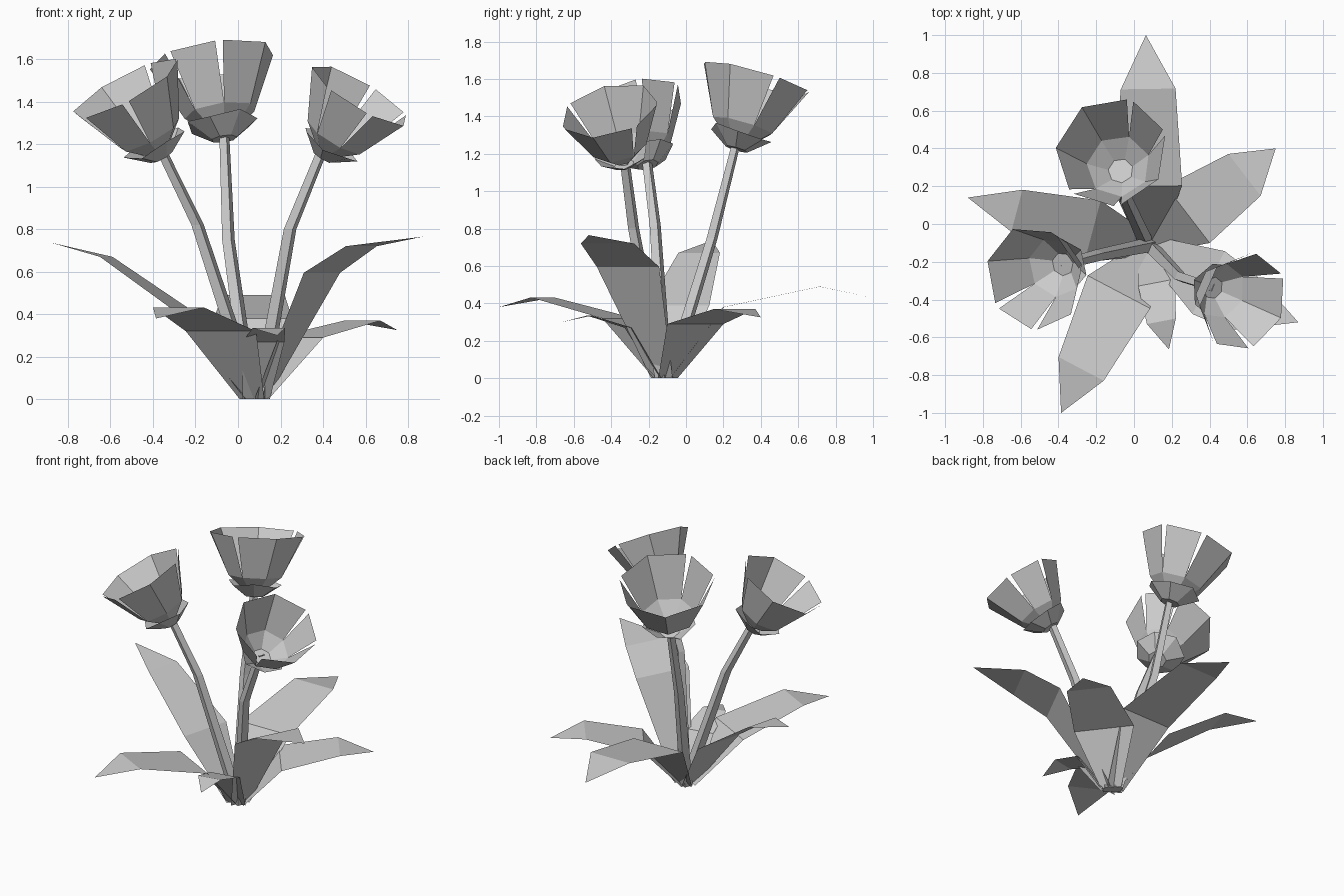
import bpy
from math import cos, sin, pi, radians
from mathutils import Vector

if "Cube" in bpy.data.objects:
    bpy.data.objects.remove(bpy.data.objects["Cube"])

ROOT = Vector((0.08, -0.115, 0.0))


def make(name, verts, faces):
    mesh = bpy.data.meshes.new(name)
    mesh.from_pydata([tuple(v) for v in verts], [], faces)
    mesh.update()
    obj = bpy.data.objects.new(name, mesh)
    bpy.context.collection.objects.link(obj)
    return obj


def leaf(name, mid, bend, tip, w_mid, w_bend):
    """Flat strip: base edge, two cross edges, pointed tip."""
    mid, bend, tip = Vector(mid), Vector(bend), Vector(tip)
    out = (tip - ROOT) * Vector((1, 1, 0))
    out.normalize()
    side = Vector((-out.y, out.x, 0))
    verts = []
    for p, w in ((ROOT + out * 0.03, 0.065), (mid, w_mid), (bend, w_bend)):
        verts += [p - side * w, p + side * w]
    make(name, verts + [tip], [(0, 2, 3, 1), (2, 4, 5, 3), (4, 6, 5)])


def stem(name, points, radii, sides=4):
    """Tapered low-poly tube through the points."""
    verts, faces = [], []
    for i, (p, r) in enumerate(zip(points, radii)):
        verts += [Vector(p) + Vector((r * cos(2 * pi * k / sides + 0.4),
                                      r * sin(2 * pi * k / sides + 0.4), 0)) for k in range(sides)]
        if i:
            for k in range(sides):
                a, b = (i - 1) * sides + k, (i - 1) * sides + (k + 1) % sides
                faces.append((a, b, b + sides, a + sides))
    faces.append(tuple(reversed(range(sides))))
    make(name, verts, faces)


def flower(name, base, axis, size, phase):
    """Seven-sided cup with slits at some seams, above a flared calyx."""
    n, slits = 7, (0, 1, 4, 5)
    turn = Vector((0, 0, 1)).rotation_difference(Vector(axis))

    def pt(r, h, deg):
        a = radians(deg)
        return Vector(base) + turn @ (Vector((r * cos(a), r * sin(a), h)) * size)

    def ang(k):
        return phase + 360 * k / n

    # petals and cup floor
    verts = [pt(0.065, 0.04, ang(k)) for k in range(n)]
    verts += [pt(0.165, 0.125, ang(k)) for k in range(n)]
    faces = [tuple(range(n))]
    for k in range(n):
        j = (k + 1) % n
        faces.append((k, j, n + j, n + k))
        g0 = 3.5 if k in slits else 0
        g1 = 3.5 if j in slits else 0
        i = len(verts)
        verts += [pt(0.29, 0.385, ang(k) + g0), pt(0.29, 0.385, ang(k + 1) - g1)]
        faces.append((n + k, n + j, i + 1, i))
    make(name + "_petals", verts, faces)

    # calyx
    verts = [pt(0.06, 0.0, ang(k + 0.5)) for k in range(n)]
    verts += [pt(0.165, 0.07 + 0.02 * (k % 2), ang(k + 0.5)) for k in range(n)]
    faces = [tuple(reversed(range(n)))]
    faces += [(k, (k + 1) % n, n + (k + 1) % n, n + k) for k in range(n)]
    make(name + "_calyx", verts, faces)


# leaves
leaf("back_leaf", (0.07, 0.2, 0.38), (0.075, 0.715, 0.49), (0.063, 1.0, 0.43), 0.185, 0.145)
leaf("back_right_leaf", (0.285, 0.05, 0.29), (0.585, 0.26, 0.37), (0.75, 0.40, 0.325), 0.19, 0.14)
leaf("front_right_leaf", (0.395, -0.31, 0.595), (0.58, -0.42, 0.72), (0.87, -0.52, 0.765), 0.187, 0.16)
leaf("left_leaf", (-0.22, -0.04, 0.39), (-0.62, 0.07, 0.67), (-0.88, 0.14, 0.737), 0.17, 0.115)
leaf("front_left_leaf", (-0.08, -0.36, 0.32), (-0.28, -0.767, 0.432), (-0.386, -1.0, 0.38), 0.187, 0.135)
leaf("small_front_leaf", (0.12, -0.31, 0.27), (0.145, -0.515, 0.335), (0.185, -0.664, 0.3), 0.1, 0.078)

# stems
stem("back_stem", [(0.06, -0.09, 0), (-0.045, 0.14, 0.75), (-0.065, 0.27, 1.26)], (0.04, 0.032, 0.025))
stem("left_stem", [(0.08, -0.11, 0), (-0.19, -0.165, 0.82), (-0.36, -0.21, 1.17)], (0.04, 0.032, 0.028))
stem("right_stem", [(0.1, -0.13, 0), (0.245, -0.28, 0.8), (0.4, -0.33, 1.18)], (0.04, 0.032, 0.028))

# flowers
flower("back_flower", (-0.065, 0.27, 1.225), (-0.05, 0.1, 0.34), 1.03, 20)
flower("left_flower", (-0.36, -0.205, 1.14), (-0.17, -0.08, 0.32), 0.97, 10)
flower("right_flower", (0.4, -0.33, 1.14), (0.175, -0.08, 0.29), 0.91, 28)
